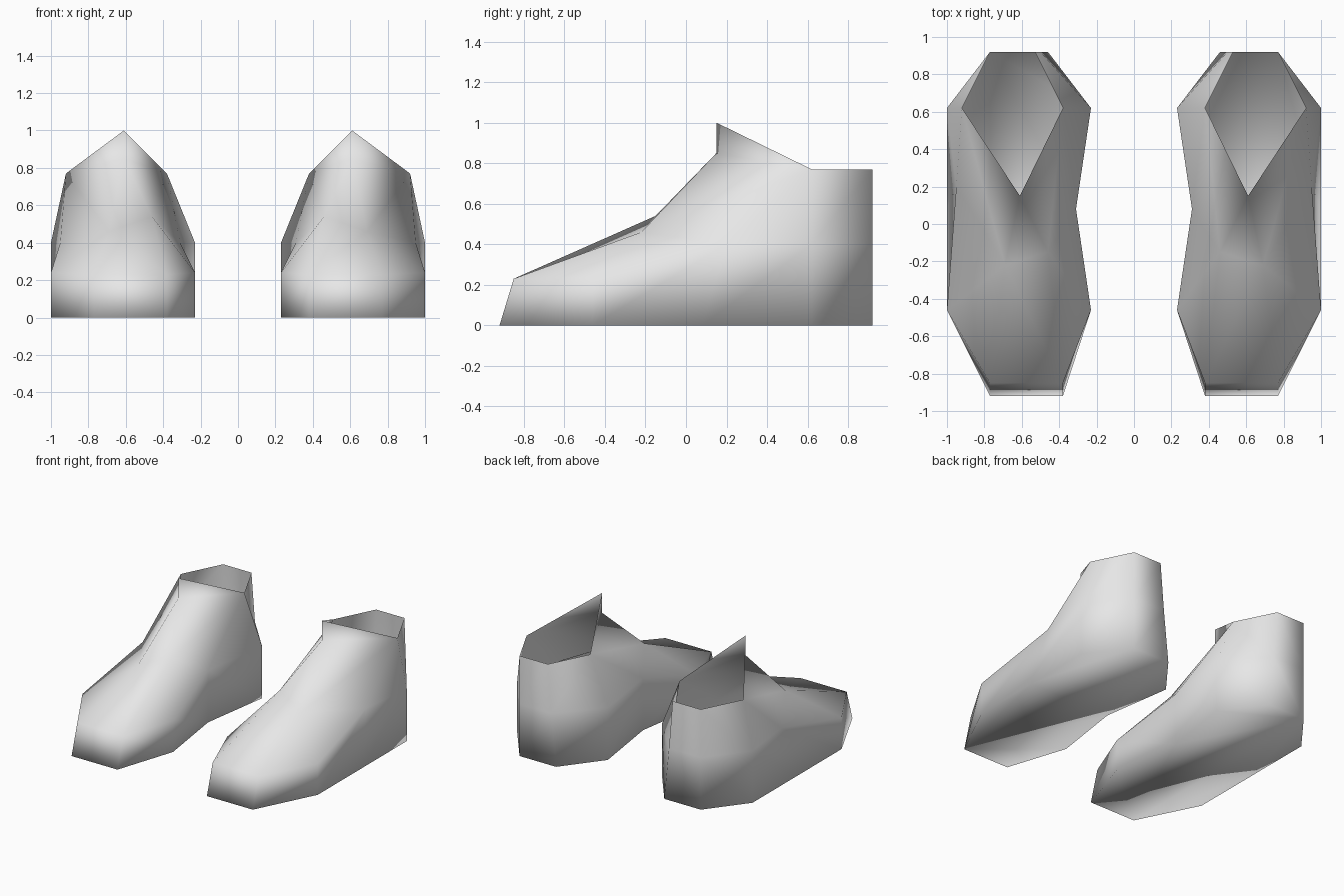
import bpy
import bmesh

cube = bpy.data.objects.get("Cube")
if cube:
    bpy.data.objects.remove(cube, do_unlink=True)

# One plain material for both boots
material = bpy.data.materials.new("light_grey")
material.use_nodes = True
grey = (0.8, 0.8, 0.8, 1.0)
material.diffuse_color = grey
material.node_tree.nodes["Principled BSDF"].inputs["Base Color"].default_value = grey

# Column names around the foot, from outer toe to inner toe
COLUMNS = ["toe_out", "ball_out", "waist_out", "heel_out", "back_out",
           "back_in", "heel_in", "waist_in", "ball_in", "toe_in"]

# Sole outline on the ground
SOLE = [(.77, -.92), (1, -.46), (1, .08), (1, .62), (.77, .92),
        (.46, .92), (.23, .62), (.31, .08), (.23, -.46), (.38, -.92)]

# Outline at the top of the side walls
WALL = [(.77, -.85, .23), (1, -.46, .24), (.95, .2, .4), (1, .62, .4), (.77, .92, .4),
        (.5, .92, .4), (.23, .62, .4), (.31, .08, .4), (.23, -.46, .24), (.38, -.85, .23)]

# Instep, front of the ankle and the open collar
UPPER = {
    "instep_out": (.69, -.22, .46), "instep_in": (.46, -.15, .54),
    "ankle": (.61, .15, .85), "peak": (.61, .15, 1),
    "rim_heel_out": (.92, .62, .77), "rim_back_out": (.77, .92, .77),
    "rim_back_in": (.53, .92, .77), "rim_heel_in": (.38, .62, .77),
}

# Faces found on both the outer and inner side
SIDE_FACES = [
    ("toe", "ball", "instep"),
    ("ball", "waist", "instep"),
    ("waist", "rim_heel", "instep"),
    ("waist", "heel", "rim_heel"),
    ("heel", "back", "rim_back", "rim_heel"),
    ("instep", "rim_heel", "ankle"),
    ("ankle", "rim_heel", "peak"),
]

# Faces that cross the middle of the foot
MIDDLE_FACES = [
    ("toe_in", "toe_out", "instep_out", "instep_in"),
    ("instep_in", "instep_out", "ankle"),
    ("back_out", "back_in", "rim_back_in", "rim_back_out"),
]


def make_boot(name, side):
    bm = bmesh.new()

    def add(x, y, z=0):
        return bm.verts.new((side * x, y, z))

    ground = [add(*p) for p in SOLE]
    wall = [add(*p) for p in WALL]
    points = dict(zip(COLUMNS, wall))
    points.update({key: add(*p) for key, p in UPPER.items()})

    # Sole and side walls
    bm.faces.new(ground[::-1])
    count = len(ground)
    for i in range(count):
        j = (i + 1) % count
        bm.faces.new((ground[i], ground[j], wall[j], wall[i]))

    # Upper, left open at the collar
    for suffix in ("_out", "_in"):
        for face in SIDE_FACES:
            corners = [points.get(key + suffix) or points[key] for key in face]
            bm.faces.new(corners if suffix == "_out" else corners[::-1])
    for face in MIDDLE_FACES:
        bm.faces.new([points[key] for key in face])

    if side < 0:
        bmesh.ops.reverse_faces(bm, faces=bm.faces[:])
    for face in bm.faces:
        face.smooth = True

    mesh = bpy.data.meshes.new(name)
    bm.to_mesh(mesh)
    bm.free()
    mesh.materials.append(material)
    boot = bpy.data.objects.new(name, mesh)
    bpy.context.collection.objects.link(boot)


make_boot("left_boot", 1)
make_boot("right_boot", -1)
